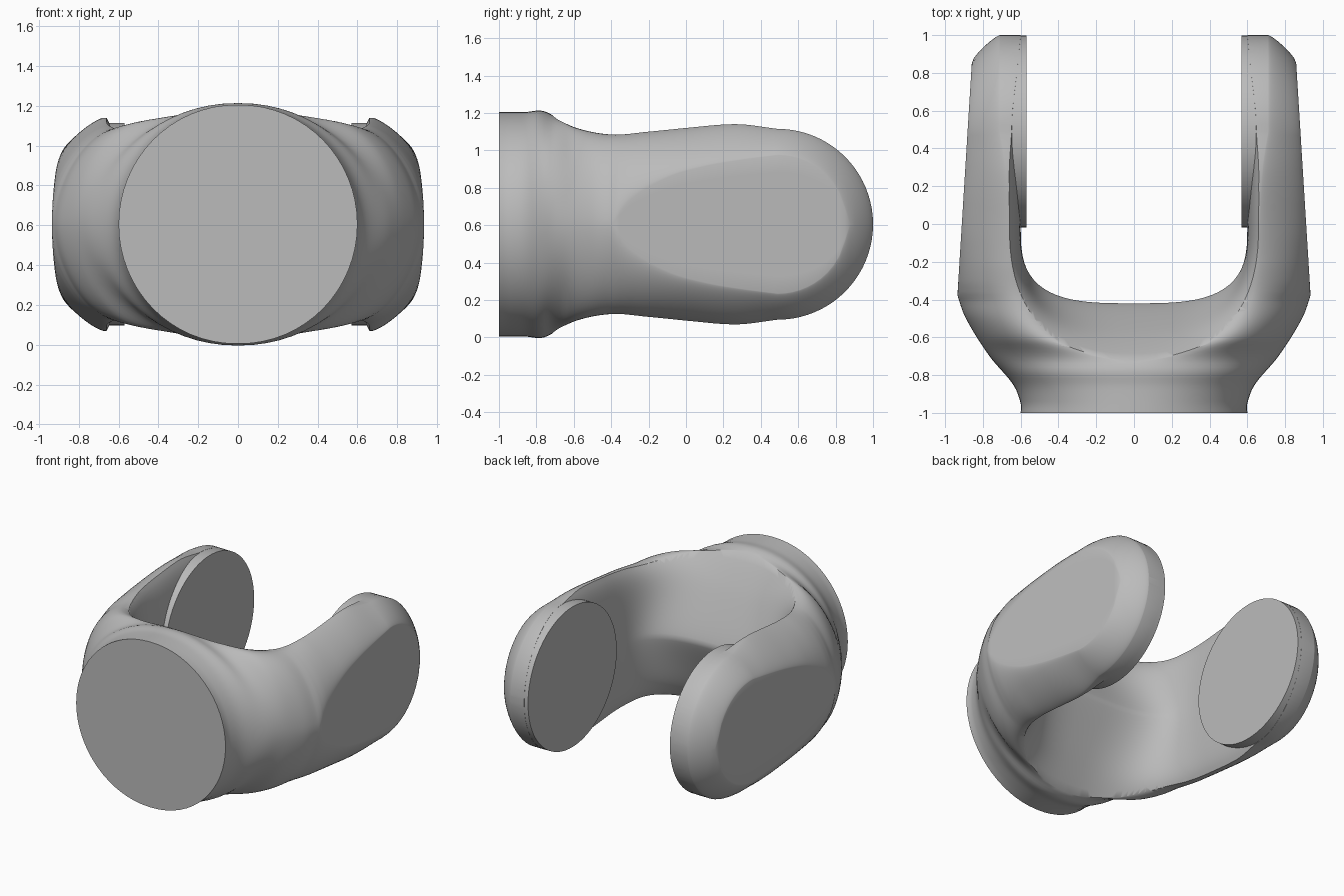
import bpy, bmesh
from math import sin, cos, pi, sqrt, hypot

if "Cube" in bpy.data.objects:
    bpy.data.objects.remove(bpy.data.objects["Cube"], do_unlink=True)

MID = 0.605                      # height of the centre plane
TIP_Y, TIP_R, FLAT_R = 0.49, 0.51, 0.37   # round arm ends


def paint(name, value):
    mat = bpy.data.materials.new(name)
    mat.use_nodes = True
    colour = (value, value, value, 1)
    mat.diffuse_color = colour
    mat.node_tree.nodes["Principled BSDF"].inputs["Base Color"].default_value = colour
    return mat


grey = paint("plain grey", 0.5)


def curve(points):
    """Smooth function through a few (position, value) points."""
    def value(y):
        if y <= points[0][0]:
            return points[0][1]
        for i in range(len(points) - 1):
            (a, p), (b, q) = points[i], points[i + 1]
            if y <= b:
                a0, p0 = points[max(i - 1, 0)]
                b1, q1 = points[min(i + 2, len(points) - 1)]
                m, n = (q - p0) / (b - a0) * (b - a), (q1 - p) / (b1 - a) * (b - a)
                t = (y - a) / (b - a)
                return ((2*t**3 - 3*t*t + 1) * p + (t**3 - 2*t*t + t) * m
                        + (3*t*t - 2*t**3) * q + (t**3 - t*t) * n)
        return points[-1][1]
    return value


body_height = curve([(-1, .6), (-.86, .6), (-.76, .605), (-.6, .52), (-.4, .48),
                     (-.2, .495), (0, .515), (.27, .535), (TIP_Y, TIP_R)])
flare = curve([(-1, .6), (-.95, .6), (-.85, .64), (-.7, .765), (-.5, .89), (-.38, .935)])
ridge_x = curve([(-.8, .01), (-.72, .05), (-.6, .46), (-.4, .62), (0, .66), (.3, .68), (TIP_Y, .71)])
flat_half = curve([(-.4, 0), (-.3, .13), (-.1, .25), (.1, .31), (.3, .345), (TIP_Y, FLAT_R)])
roundness = curve([(-.8, 1), (-.4, 1.2), (0, 1.45), (.4, 1.6)])


def half_width(y):
    return flare(y) if y < -.38 else .935 - .062 * (y + .38)


def quarter(y):
    """Outer section at y, from the side middle up to the ridge."""
    c = max(y - TIP_Y, 0)
    h = sqrt(TIP_R**2 - c * c) if c else body_height(y)
    f = sqrt(max(FLAT_R**2 - c * c, 0)) if c else max(flat_half(y), 0)
    w, e, p = half_width(y), ridge_x(y), roundness(y)
    pts = [(i / 4, 0) for i in range(4)]
    out = []
    for i in range(4):
        out.append(f * i / 4)
    for i in range(17):
        out.append(f + (h - f) * sin(i / 16 * pi / 2)**p)
    pts = []
    for d in out:
        t = (hypot(c, d) - FLAT_R) / (TIP_R - FLAT_R) if c else (d - f) / (h - f)
        t = min(max(t, 0), 1)
        pts.append((e + (w - e) * (1 - t**(2 / p))**(p / 2), d))
    return pts


def loft(name, rings):
    """Closed solid through rings that share one point count."""
    bm = bmesh.new()
    rows = [[bm.verts.new(p) for p in ring] for ring in rings]
    n = len(rows[0])
    for a, b in zip(rows, rows[1:]):
        for i in range(n):
            j = (i + 1) % n
            bm.faces.new((a[i], a[j], b[j], b[i]))
    bm.faces.new(rows[0][::-1])
    bm.faces.new(rows[-1])
    bmesh.ops.recalc_face_normals(bm, faces=bm.faces)
    mesh = bpy.data.meshes.new(name)
    bm.to_mesh(mesh)
    bm.free()
    obj = bpy.data.objects.new(name, mesh)
    bpy.context.collection.objects.link(obj)
    mesh.materials.append(grey)
    return obj


def smooth(obj, degrees):
    bpy.ops.object.select_all(action='DESELECT')
    obj.select_set(True)
    bpy.context.view_layer.objects.active = obj
    bpy.ops.object.shade_smooth_by_angle(angle=degrees * pi / 180)


# Outer body: round collar that flares into two arms with round ends
stations = [-1 + 1.49 * i / 74 for i in range(75)]
stations += [TIP_Y + (TIP_R - .0005) * sin(i / 20 * pi / 2) for i in range(1, 21)]
rings = []
for y in stations:
    q = quarter(y)
    loop = q + [(-x, d) for x, d in q[::-1]]
    loop += [(-x, -d) for x, d in q[1:]] + [(x, -d) for x, d in q[:0:-1]]
    rings.append([(x, y, MID + d) for x, d in loop])
yoke = loft("yoke", rings)

# Hollow between the arms, opening wider towards top and bottom
levels = []
for r in range(-25, 26):
    k = r / 20
    s = min(abs(k), 1.08)
    xi = .6 + .03 * s**2 + .03 * s**8
    depth = .42 + .24 * s**1.2 + .06 * s**8
    n = 3.2 - .8 * s
    ring = [(xi, 1.2), (xi, .8), (xi, .4), (xi, .2)]
    for i in range(49):
        a = pi * i / 48
        x = xi * abs(cos(a))**(2 / n) * (1 if i < 24 else -1)
        ring.append((x, -depth * sin(a)**(2 / n)))
    ring += [(-x, y) for x, y in ring[3::-1]]
    levels.append([(x, y, MID + k * body_height(min(y, .27))) for x, y in ring])
hollow = loft("hollow_cutter", levels)
hollow.hide_render = True

cut = yoke.modifiers.new("hollow", 'BOOLEAN')
cut.operation, cut.solver, cut.object = 'DIFFERENCE', 'EXACT', hollow
bpy.context.view_layer.objects.active = yoke
yoke.select_set(True)
bpy.ops.object.modifier_apply(modifier=cut.name)
bpy.data.objects.remove(hollow, do_unlink=True)
smooth(yoke, 50)

# Raised round pads on the inside of each arm end
for side, name in ((1, "left_pad"), (-1, "right_pad")):
    bpy.ops.mesh.primitive_cylinder_add(vertices=96, radius=TIP_R - .001, depth=.12,
                                        location=(side * .63, TIP_Y, MID),
                                        rotation=(0, pi / 2, 0))
    pad = bpy.context.object
    pad.name = name
    pad.data.materials.append(grey)
    smooth(pad, 35)
